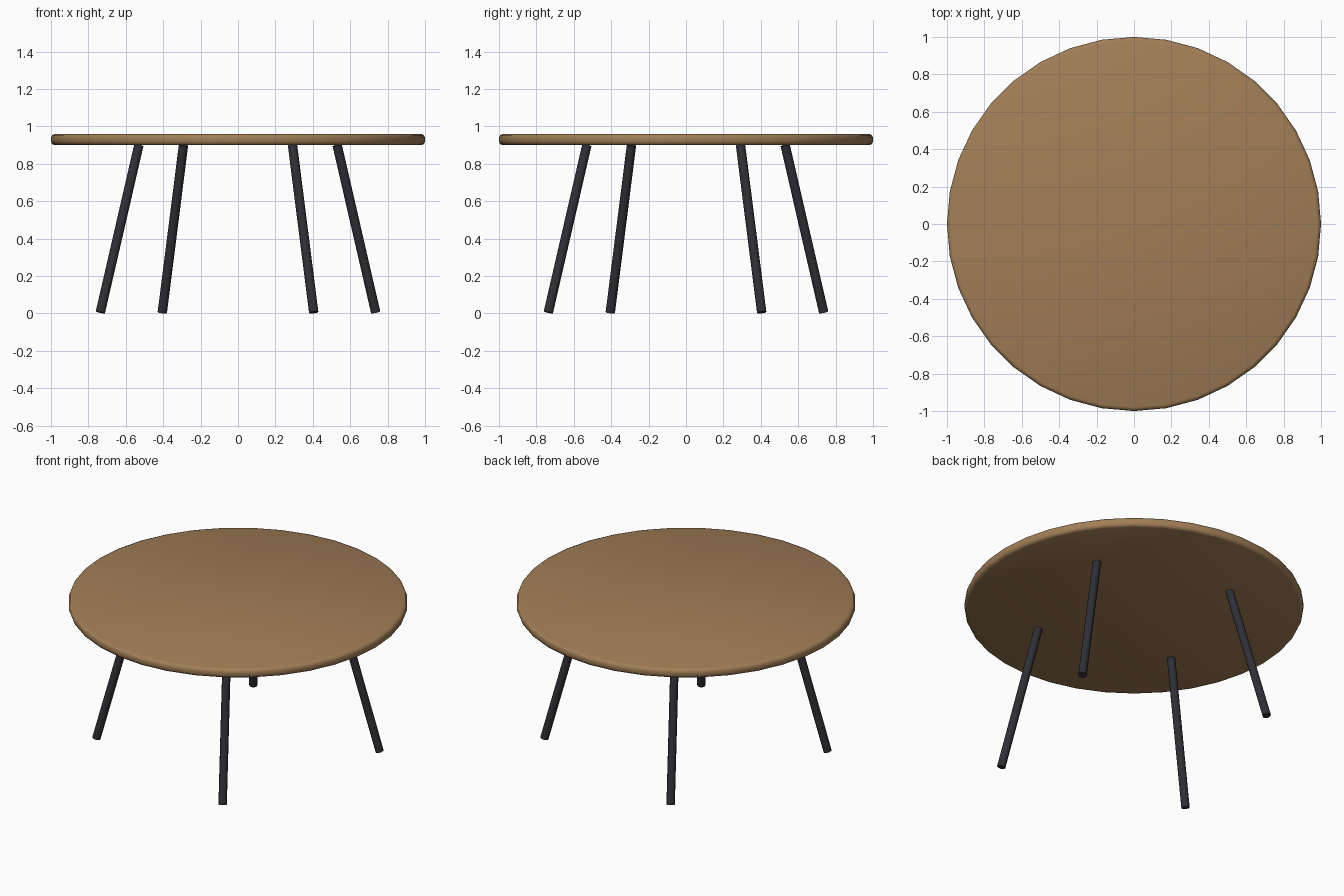
import bpy
import bmesh
import math
from mathutils import Vector

default = bpy.data.objects.get("Cube")
if default:
    bpy.data.objects.remove(default)


def make_material(name, rgb):
    mat = bpy.data.materials.new(name)
    mat.use_nodes = True
    color = (*rgb, 1.0)
    mat.diffuse_color = color
    bsdf = next(n for n in mat.node_tree.nodes if n.type == "BSDF_PRINCIPLED")
    bsdf.inputs["Base Color"].default_value = color
    return mat


def make_object(name, bm, mat):
    mesh = bpy.data.meshes.new(name)
    bm.to_mesh(mesh)
    bm.free()
    mesh.materials.append(mat)
    obj = bpy.data.objects.new(name, mesh)
    bpy.context.collection.objects.link(obj)
    return obj


wood = make_material("warm wood", (0.36, 0.21, 0.095))
metal = make_material("dark metal", (0.028, 0.028, 0.038))

TOP_Z, UNDER_Z = 0.96, 0.90

# Round table top with softened rims, smooth all over
bm = bmesh.new()
bmesh.ops.create_cone(bm, cap_ends=True, segments=36, radius1=1, radius2=1,
                      depth=TOP_Z - UNDER_Z)
rims = [e for e in bm.edges if abs(e.verts[0].co.z - e.verts[1].co.z) < 0.001]
bmesh.ops.bevel(bm, geom=rims, offset=0.02, segments=2, profile=0.5,
                affect="EDGES")
bmesh.ops.translate(bm, verts=bm.verts, vec=(0, 0, (TOP_Z + UNDER_Z) / 2))
for face in bm.faces:
    face.smooth = True
make_object("table_top", bm, wood)


# Four splayed round legs, a quarter turn apart
def make_leg(name, angle):
    out = Vector((math.cos(angle), math.sin(angle), 0))
    foot = out * 0.84 + Vector((0, 0, 0.006))
    head = out * 0.605 + Vector((0, 0, UNDER_Z))
    axis = head - foot
    bm = bmesh.new()
    bmesh.ops.create_cone(bm, cap_ends=True, segments=12, radius1=0.025,
                          radius2=0.025, depth=axis.length)
    leg = make_object(name, bm, metal)
    leg.rotation_mode = "QUATERNION"
    leg.rotation_quaternion = axis.to_track_quat("Z", "Y")
    leg.location = (foot + head) / 2
    bpy.ops.object.select_all(action="DESELECT")
    leg.select_set(True)
    bpy.context.view_layer.objects.active = leg
    bpy.ops.object.shade_smooth_by_angle(angle=math.radians(40))


names = ["back_left_leg", "back_right_leg", "front_right_leg", "front_left_leg"]
for i, name in enumerate(names):
    make_leg(name, math.radians(28.8 + 90 * i))
